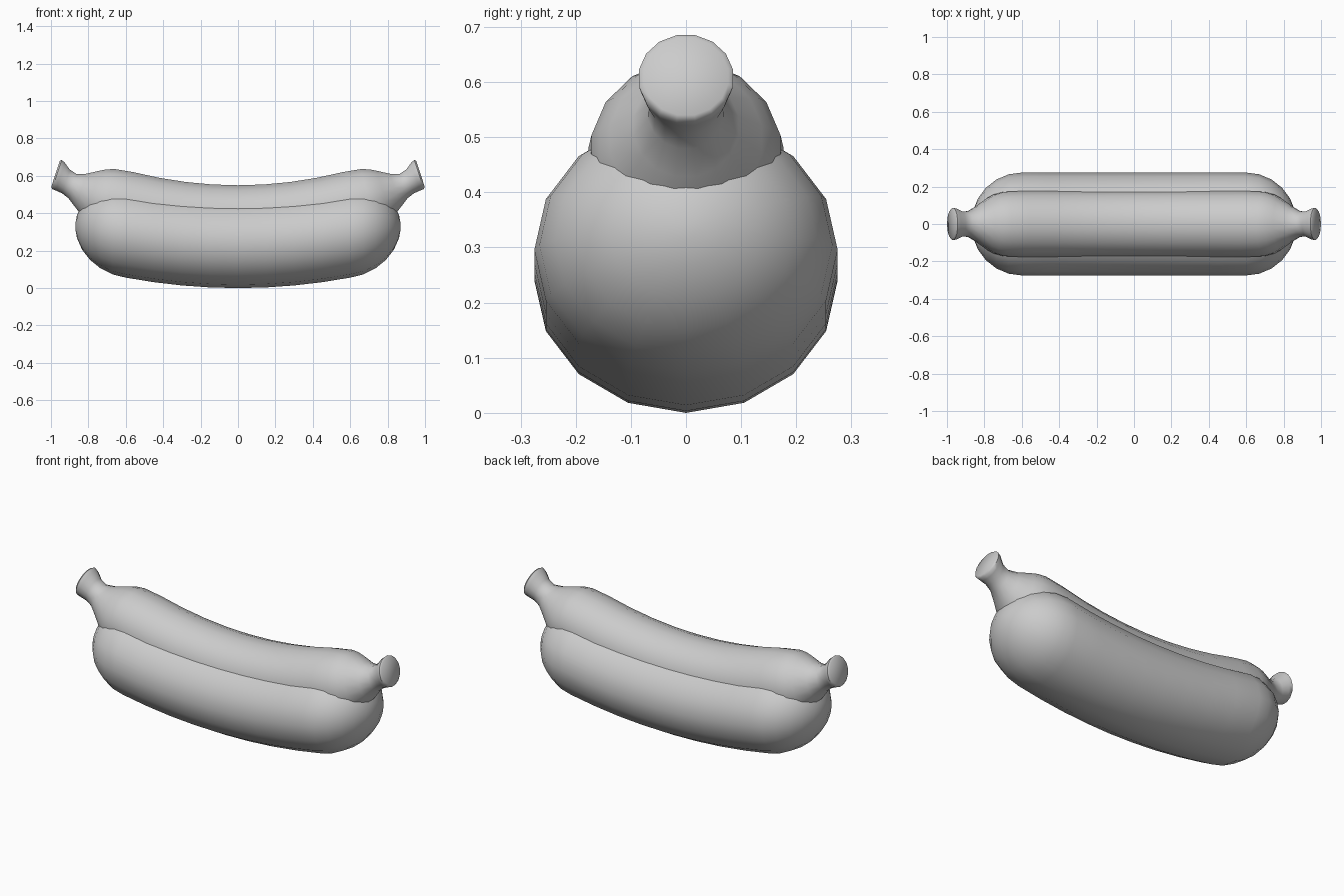
import bpy, bmesh, math

cube = bpy.data.objects.get("Cube")
if cube:
    bpy.data.objects.remove(cube, do_unlink=True)

SIDES = 16


def flat_material(name, colour):
    mat = bpy.data.materials.new(name)
    mat.use_nodes = True
    mat.diffuse_color = colour
    mat.node_tree.nodes["Principled BSDF"].inputs["Base Color"].default_value = colour
    return mat


def loft(name, half, phase, mat):
    """Skin rings (x, z, y radius, height radius, tilt), mirrored across x = 0."""
    stations = [(-x, z, ry, rz, -t) for x, z, ry, rz, t in reversed(half[1:])] + half
    bm = bmesh.new()
    rings = []
    for x, z, ry, rz, tilt in stations:
        t = math.radians(tilt)
        ring = []
        for i in range(SIDES):
            a = math.tau * (i + phase) / SIDES
            up = rz * math.sin(a)
            ring.append(bm.verts.new((x - up * math.sin(t), ry * math.cos(a), z + up * math.cos(t))))
        rings.append(ring)
    for a, b in zip(rings, rings[1:]):
        for i in range(SIDES):
            j = (i + 1) % SIDES
            bm.faces.new((a[i], a[j], b[j], b[i]))
    bm.faces.new(rings[0])
    bm.faces.new(rings[-1])
    bmesh.ops.recalc_face_normals(bm, faces=bm.faces)
    mesh = bpy.data.meshes.new(name)
    bm.to_mesh(mesh)
    bm.free()
    mesh.materials.append(mat)
    obj = bpy.data.objects.new(name, mesh)
    bpy.context.collection.objects.link(obj)
    bpy.ops.object.select_all(action="DESELECT")
    obj.select_set(True)
    bpy.context.view_layer.objects.active = obj
    bpy.ops.object.shade_smooth_by_angle(angle=math.radians(50))
    return obj


grey = flat_material("plain grey", (0.6, 0.6, 0.6, 1))

# Bun: gently sagging oval body with rounded ends
bun = [(x, 0.24 + 0.155 * x * x, 0.275, 0.24, 0) for x in (0, 0.15, 0.3, 0.45, 0.6)]
for deg in (15, 30, 45, 60, 75, 86):
    a = math.radians(deg)
    bun.append((0.6 + 0.27 * math.sin(a), 0.296 + 0.034 * math.sin(a),
                0.275 * math.cos(a), 0.24 * math.cos(a), 0))
loft("bun", bun, 0, grey)

# Sausage: curved body narrowing to a neck, then a flared knot with a flat end
sausage = [(x, 0.373 + 0.208 * x * x, 0.18, 0.18, math.degrees(math.atan(0.416 * x)))
           for x in (0, 0.15, 0.3, 0.45, 0.6)]
for x, z, r, tilt in [(0.7, 0.47, 0.175, 15), (0.745, 0.484, 0.16, 16), (0.78, 0.495, 0.14, 16),
                      (0.84, 0.52, 0.097, 17), (0.885, 0.545, 0.07, 18), (0.92, 0.57, 0.068, 18),
                      (0.95, 0.596, 0.083, 18), (0.968, 0.607, 0.087, 18), (0.976, 0.61, 0.078, 18)]:
    sausage.append((x, z, r, r * 0.96 if x > 0.93 else r, tilt))
loft("sausage", sausage, 0.5, grey)
